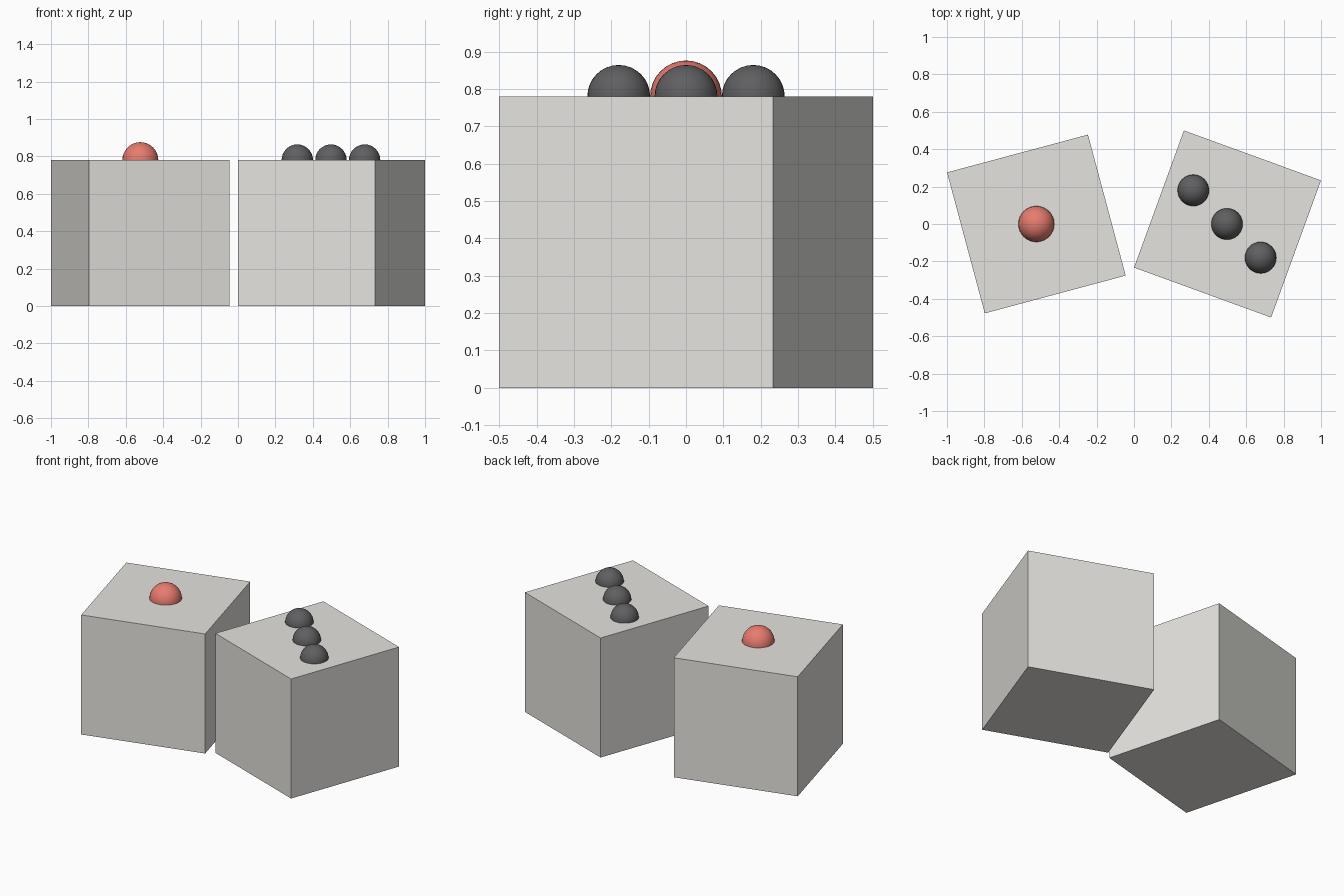
import bpy
from math import radians

cube = bpy.data.objects.get("Cube")
if cube:
    bpy.data.objects.remove(cube, do_unlink=True)

SIDE = 0.78


def material(name, rgb):
    mat = bpy.data.materials.new(name)
    mat.use_nodes = True
    color = (*rgb, 1.0)
    mat.diffuse_color = color
    mat.node_tree.nodes["Principled BSDF"].inputs["Base Color"].default_value = color
    return mat


ivory = material("warm light grey", (0.78, 0.77, 0.735))
red = material("soft red", (0.80, 0.20, 0.16))
charcoal = material("charcoal", (0.115, 0.115, 0.12))


def finish(name, mat):
    obj = bpy.context.object
    obj.name = obj.data.name = name
    obj.data.materials.append(mat)
    return obj


def die(name, x, turn):
    bpy.ops.mesh.primitive_cube_add(size=SIDE, location=(x, 0, SIDE / 2),
                                    rotation=(0, 0, radians(turn)))
    finish(name, ivory)


def pip(name, x, y, radius, mat):
    # Ball half sunk into the top face
    bpy.ops.mesh.primitive_uv_sphere_add(segments=32, ring_count=16, radius=radius,
                                         location=(x, y, SIDE))
    finish(name, mat)
    bpy.ops.object.shade_smooth()


# Die showing one
die("right_die", -0.522, 15)
pip("red_pip", -0.522, 0, 0.096, red)

# Die showing three, pips along a diagonal
die("left_die", 0.5, -20)
for label, step in (("back", -1), ("middle", 0), ("front", 1)):
    pip(label + "_dark_pip", 0.497 + step * 0.18, -step * 0.18, 0.084, charcoal)
